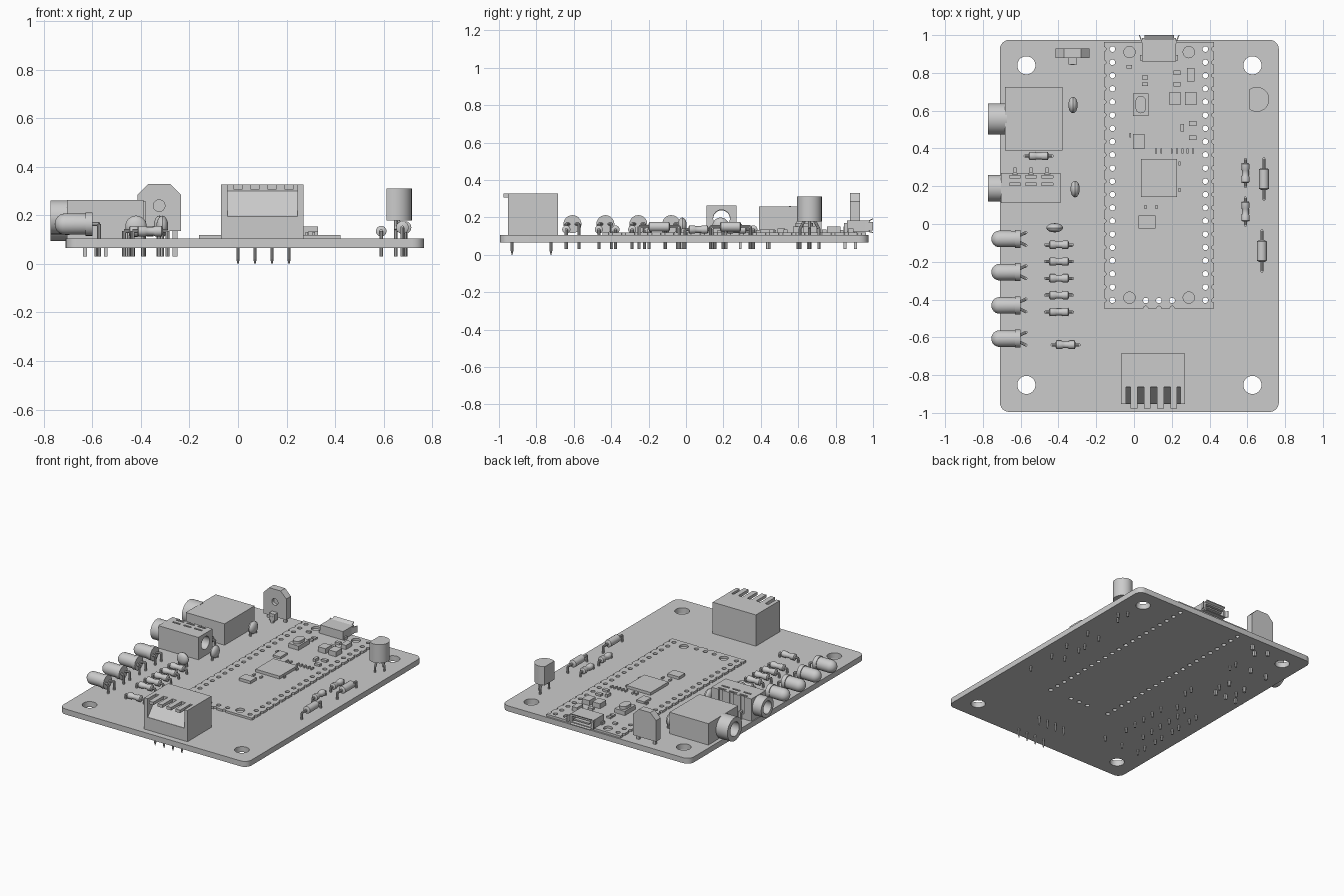
import bpy, bmesh, math
from mathutils import Vector

if "Cube" in bpy.data.objects:
    bpy.data.objects.remove(bpy.data.objects["Cube"], do_unlink=True)

COLOUR = (.6, .6, .6, 1)
grey = bpy.data.materials.new("plain grey")
grey.use_nodes = True
grey.diffuse_color = COLOUR
grey.node_tree.nodes["Principled BSDF"].inputs["Base Color"].default_value = COLOUR

BOTTOM, TOP, MODULE_TOP = .066, .105, .12    # board faces and module face
FOOT = .03                                   # lower end of the soldered leads
PITCH = .07                                  # pin spacing
X, Y, Z = (Vector(axis) for axis in ((1, 0, 0), (0, 1, 0), (0, 0, 1)))


# ---- helpers: each adds a closed solid to a bmesh ----
def prism(bm, points, axis, low, high):
    def place(a, b, t):
        return {"x": (t, a, b), "y": (a, t, b), "z": (a, b, t)}[axis]
    start = [bm.verts.new(place(a, b, low)) for a, b in points]
    end = [bm.verts.new(place(a, b, high)) for a, b in points]
    bm.faces.new(start)
    bm.faces.new(reversed(end))
    for i in range(len(points)):
        bm.faces.new((start[i - 1], end[i - 1], end[i], start[i]))


def box(bm, x0, x1, y0, y1, z0, z1):
    prism(bm, [(x0, y0), (x1, y0), (x1, y1), (x0, y1)], "z", z0, z1)


def block(bm, x, y, width, depth, z0, z1):
    box(bm, x - width / 2, x + width / 2, y - depth / 2, y + depth / 2, z0, z1)


def arc(cx, cy, radius, first, last, steps):
    angles = [math.radians(first + (last - first) * i / steps) for i in range(steps + 1)]
    return [(cx + radius * math.cos(a), cy + radius * math.sin(a)) for a in angles]


def lathe(bm, base, direction, rings, sides=24):
    """Solid of revolution; rings are (distance, radius)."""
    u = direction.orthogonal().normalized()
    v = direction.cross(u)
    loops = []
    for distance, radius in rings:
        loops.append([bm.verts.new(base + direction * distance + u * a + v * b)
                      for a, b in arc(0, 0, radius, 0, 360, sides)[:-1]])
    bm.faces.new(loops[0])
    bm.faces.new(reversed(loops[-1]))
    for near, far in zip(loops, loops[1:]):
        for i in range(sides):
            bm.faces.new((near[i - 1], near[i], far[i], far[i - 1]))


def rod(bm, start, end, radius, sides=24):
    span = Vector(end) - Vector(start)
    lathe(bm, Vector(start), span.normalized(), [(0, radius), (span.length, radius)], sides)


def wire(bm, *points):
    for start, end in zip(points, points[1:]):
        rod(bm, start, end, .008, 8)


def drill(bm, x, y, radius, sides=12):
    rod(bm, (x, y, 0), (x, y, 1), radius, sides)


def emit(name, bm, cutter=None, smooth=True):
    bmesh.ops.recalc_face_normals(bm, faces=bm.faces)
    mesh = bpy.data.meshes.new(name)
    bm.to_mesh(mesh)
    bm.free()
    mesh.materials.append(grey)
    part = bpy.data.objects.new(name, mesh)
    bpy.context.collection.objects.link(part)
    if cutter:
        tool = emit(name + "_cutter", cutter, smooth=False)
        tool.hide_render = True
        cut = part.modifiers.new("cut", "BOOLEAN")
        cut.operation, cut.solver, cut.object = "DIFFERENCE", "EXACT", tool
        graph = bpy.context.evaluated_depsgraph_get()
        part.data = bpy.data.meshes.new_from_object(part.evaluated_get(graph))
        part.modifiers.clear()
        bpy.data.objects.remove(tool, do_unlink=True)
    if smooth:
        bpy.ops.object.select_all(action="DESELECT")
        part.select_set(True)
        bpy.context.view_layer.objects.active = part
        bpy.ops.object.shade_smooth_by_angle(angle=math.radians(35))
    return part


new = bmesh.new

# ---- main board and module board, sharing their pin holes ----
board, board_cut, module, module_cut = new(), new(), new(), new()
outline = []
for turn, (x, y) in enumerate(((.717, .925), (-.66, .925), (-.66, -.945), (.717, -.945))):
    outline += arc(x, y, .05, turn * 90, turn * 90 + 90, 6)
prism(board, outline, "z", BOTTOM, TOP)
box(module, -.16, .423, -.447, .963, TOP, MODULE_TOP)
for x in (-.57, .627):
    for y in (.84, -.852):
        drill(board_cut, x, y, .048, 32)
pins = [(x, .926 - PITCH * i, edge) for x, edge in ((-.114, -.16), (.378, .423)) for i in range(20)]
pins = [((x, y), (edge, y)) for x, y, edge in pins]
pins += [((.132 + PITCH * i, -.405), (.132 + PITCH * i, -.447)) for i in (-1, 0, 1)]
for hole, notch in pins:
    drill(board_cut, *hole, .015)
    drill(module_cut, *hole, .015)
    drill(module_cut, *notch, .012)
for x in (-.024, .29):
    for y in (.91, -.39):
        drill(module_cut, x, y, .03, 24)
emit("main_board", board, board_cut)
emit("module_board", module, module_cut)

# ---- module chips: x, y, width, depth, height ----
bm = new()
chips = [(.132, .244, .19, .2, .02), (.07, .01, .09, .07, .02), (.036, .632, .08, .12, .03),
         (.026, .436, .06, .08, .015), (.3, .79, .04, .07, .03), (.256, .51, .02, .04, .02)]
chips += [(x, .664, .06, .07, .035) for x in (.217, .3)]
chips += [(.31, y, .04, .024, .015) for y in (.457, .532)]
chips += [(.228, y, .036, .024, .015) for y in (.74, .8)]
chips += [(x, y, .03, .02, .012) for x, y in ((-.026, .833), (.058, .776), (.058, .74))]
chips += [(.2 + .028 * i, .386, .01, .026, .012) for i in (-3, -2, 0, 1, 2, 3, 4)]
chips += [(x, y, .01, .022, .012) for x, y in ((.24, .32), (.24, .18), (.06, .09), (.12, .09), (-.02, .47))]
for x, y, width, depth, height in chips:
    block(bm, x, y, width, depth, MODULE_TOP, MODULE_TOP + height)
emit("module_chips", bm, smooth=False)

bm = new()
prism(bm, arc(.036, .65, .028, 0, 180, 8) + arc(.036, .614, .028, 180, 360, 8), "z", .15, .17)
emit("push_button", bm)

# ---- usb socket with flared mouth ----
bm, cut = new(), new()
block(bm, .133, .923, .18, .124, .122, .182)
block(cut, .133, .99, .15, .2, .132, .172)
emit("usb_socket", bm, cut, smooth=False)
bm = new()
block(bm, .133, .935, .12, .1, .147, .157)
for base, tip in ((.176, .19), (.122, .116)):
    prism(bm, [(.975, base), (.975, base + .006), (1, tip + .006), (1, tip)], "x", .055, .212)
for side in (-1, 1):
    x = .133 + side * .09
    prism(bm, [(x, .955), (x, .97), (x + side * .012, 1), (x + side * .018, 1)], "z", .13, .175)
    block(bm, x, .88, .02, .03, MODULE_TOP, .14)
emit("usb_mouth", bm, smooth=False)

# ---- modular socket: sloped cavity, comb top, contact pins ----
bm, cut = new(), new()
box(bm, -.07, .27, -.953, -.685, TOP, .327)
prism(cut, [(-1, .195), (-.95, .195), (-.862, .3), (-.862, .4), (-1, .4)], "x", -.043, .245)
emit("modular_socket", bm, cut, smooth=False)
bm = new()
for i in range(4):
    x = PITCH * i
    block(bm, x, -.917, .036, .118, .306, .327)
    for y in (-.93, -.722):
        lathe(bm, Vector((x, y, TOP)), -Z, [(0, .007), (.085, .007), (TOP, .002)], 8)
emit("socket_contacts", bm, smooth=False)

# ---- power jack, and audio jack bored right through ----
bm = new()
box(bm, -.683, -.378, .389, .725, TOP, .257)
emit("power_jack_body", bm, smooth=False)
bm, cut, legs = new(), new(), new()
box(bm, -.704, -.389, .11, .27, TOP, .264)
rod(cut, (-1, .19, .195), (0, .19, .195), .045)
for x in (-.63, -.545, -.46):
    for y in (.21, .25):
        block(cut, x, y, .06, .012, .25, .3)
    block(cut, x, .28, .028, .036, .14, .3)
    block(legs, x, .285, .016, .03, .15, .165)
    block(legs, x, .29, .016, .015, FOOT, .165)
for x in (-.58, -.45):
    for y in (.44, .66):
        rod(legs, (x, y, FOOT), (x, y, TOP), .012, 8)
emit("audio_jack_body", bm, cut)
emit("jack_pins", legs, smooth=False)
for name, y, z, radius, bore, depth, length in (("power_jack_barrel", .556, .177, .083, .05, .083, .1),
                                                ("audio_jack_barrel", .19, .192, .07, .045, .1, .07)):
    bm, cut = new(), new()
    start = Vector((-.773, y, z))
    rod(bm, start, start + X * length, radius, 32)
    rod(cut, start - X, start + X * depth, bore)
    emit(name, bm, cut)

# ---- trimmer standing on the rear edge ----
bm, cut = new(), new()
half, chamfer = .09, .045
middle = Vector((-.325, .93, .24))
right_side = [(half, .135), (half, .33 - chamfer), (half - chamfer, .33)]
profile = right_side + [(-x, z) for x, z in reversed(right_side)]
prism(bm, [(middle.x + x, z) for x, z in profile], "y", .878, .93)
rod(cut, middle - Y, middle - Y * .03, .024)
emit("trimmer_plate", bm, cut)
bm, cut = new(), new()
rod(bm, middle, middle + Y * .058, .086, 32)
block(cut, middle.x, 1, .12, .08, .227, .253)
block(cut, middle.x, 1, .026, .08, .18, .3)
emit("trimmer_dial", bm, cut)
bm = new()
block(bm, middle.x, .862, .044, .036, MODULE_TOP, .17)
for offset, y in ((-.065, .905), (.065, .905), (0, .85)):
    block(bm, middle.x + offset, y, .02, .016, FOOT, .15)
emit("trimmer_legs", bm, smooth=False)

# ---- half-round transistor ----
bm = new()
prism(bm, arc(.65, .66, .066, -126, 126, 20), "z", .179, .311)
for side in (-1, 0, 1):
    x, y = .69 - .04 * abs(side), .66 + .05 * side
    wire(bm, (.65, .66 + .025 * side, .185), (x, y, .14), (x, y, FOOT))
emit("transistor", bm)

# ---- four indicator lamps lying over the left edge ----
radius, flange = .043, .048
dome = [(radius - x, y + .001) for x, y in arc(0, 0, radius, 0, 90, 6)]
for i in range(4):
    bm = new()
    tip = Vector((-.755, -.079 - .176 * i, .164))
    lathe(bm, tip, X, dome + [(.126, radius), (.126, flange), (.155, flange)])
    for side in (-1, 1):
        bend = tip + X * .183 + Y * side * .034
        wire(bm, tip + X * .15 + Y * side * .018, bend, (bend.x, bend.y, FOOT))
    emit(f"lamp_{i + 1}", bm)

# ---- lens-shaped capacitors ----
lens = [(.025 - x * .6, y + .004) for x, y in arc(0, 0, .04, 0, 180, 8)]
for i, (x, y, across, along) in enumerate(((-.323, .63, X, Y), (-.312, .185, X, Y), (-.42, -.02, Y, X))):
    bm = new()
    centre = Vector((x, y, .155))
    lathe(bm, centre - across * .025, across, lens)
    for side in (-1, 1):
        leg = centre + along * side * .03
        wire(bm, leg, (leg.x, leg.y, FOOT))
    emit(f"capacitor_{i + 1}", bm)


# ---- resistors and diodes with bent leads ----
def axial(name, centre, along, half, reach, radius, waist):
    bm = new()
    ends = [(half, radius * .6), (half * .9, radius), (half * .4, radius), (half * .25, radius * waist)]
    rings = [(-t, r) for t, r in ends] + [(t, r) for t, r in reversed(ends)]
    lathe(bm, centre, along, rings, 16)
    for side in (-1, 1):
        bend = centre + along * side * reach
        wire(bm, centre + along * side * half, bend, (bend.x, bend.y, FOOT))
    emit(name, bm)


spots = [(-.397, -.11 - .089 * i, X) for i in range(5)]
spots += [(-.362, -.64, X), (-.505, .36, X), (.59, .27, Y), (.59, .066, Y)]
for i, (x, y, along) in enumerate(spots):
    axial(f"resistor_{i + 1}", Vector((x, y, .135)), along, .053, .072, .022, .8)
for i, (x, y) in enumerate(((.688, .238), (.677, -.143))):
    axial(f"diode_{i + 1}", Vector((x, y, .15)), Y, .057, .107, .026, 1)
